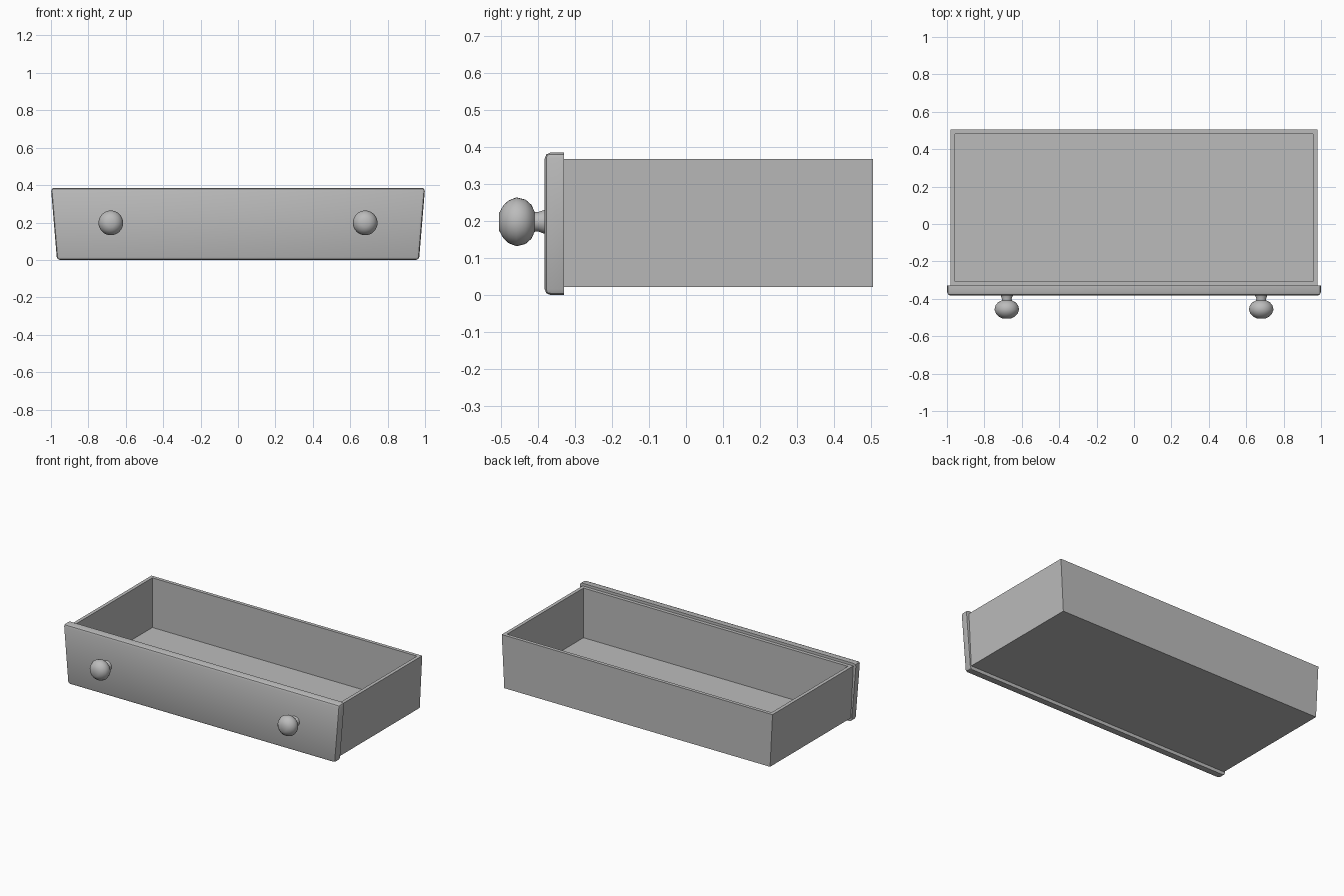
import bpy, bmesh, math

cube = bpy.data.objects.get("Cube")
if cube:
    bpy.data.objects.remove(cube, do_unlink=True)

grey = bpy.data.materials.new("plain_grey")
grey.use_nodes = True
COLOUR = (0.5, 0.5, 0.5, 1)
grey.diffuse_color = COLOUR
grey.node_tree.nodes["Principled BSDF"].inputs["Base Color"].default_value = COLOUR


def finish(name, bm, smooth=None):
    bmesh.ops.recalc_face_normals(bm, faces=bm.faces)
    mesh = bpy.data.meshes.new(name)
    bm.to_mesh(mesh)
    bm.free()
    mesh.materials.append(grey)
    obj = bpy.data.objects.new(name, mesh)
    bpy.context.collection.objects.link(obj)
    if smooth:
        bpy.ops.object.select_all(action='DESELECT')
        obj.select_set(True)
        bpy.context.view_layer.objects.active = obj
        bpy.ops.object.shade_smooth_by_angle(angle=math.radians(smooth))
    return obj


def tapered_block(top, bottom, y0, y1, z0, z1):
    """Block whose half width changes from bottom to top."""
    bm = bmesh.new()
    bmesh.ops.create_cube(bm, size=2)
    for v in bm.verts:
        v.co.x *= top if v.co.z > 0 else bottom
        v.co.y = y1 if v.co.y > 0 else y0
        v.co.z = z1 if v.co.z > 0 else z0
    return bm


# Open box: inset the top face for the rim, then sink it to the floor
bm = tapered_block(0.98, 0.962, -0.33, 0.505, 0.022, 0.368)
bm.faces.ensure_lookup_table()
top = max(bm.faces, key=lambda f: f.calc_center_median().z)
bmesh.ops.inset_region(bm, faces=[top], thickness=0.032)
floor = bmesh.ops.extrude_discrete_faces(bm, faces=[top])["faces"][0]
bmesh.ops.translate(bm, verts=floor.verts, vec=(0, 0, -0.325))
finish("drawer_box", bm)

# Front panel with rounded front edges and corners
Y_FRONT, Y_BACK = -0.382, -0.33
bm = tapered_block(1.0, 0.968, Y_FRONT, Y_BACK, 0, 0.385)
edges = [e for e in bm.edges if any(v.co.y < Y_BACK - 0.01 for v in e.verts)]
bmesh.ops.bevel(bm, geom=edges, offset=0.016, segments=2, profile=0.5,
                affect='EDGES', clamp_overlap=True)
finish("front_panel", bm, 40)

# Knobs: a turned profile of (radius, y) spun about the y axis
PROFILE = [(0, -0.505), (0.024, -0.505), (0.044, -0.494), (0.058, -0.479),
           (0.066, -0.458), (0.06, -0.434), (0.046, -0.418), (0.027, -0.409),
           (0.026, -0.4), (0.034, -0.378)]
for side, name in ((1, "left_knob"), (-1, "right_knob")):
    bm = bmesh.new()
    verts = [bm.verts.new((r, y, 0)) for r, y in PROFILE]
    edges = [bm.edges.new(pair) for pair in zip(verts, verts[1:])]
    bmesh.ops.spin(bm, geom=verts + edges, cent=(0, 0, 0), axis=(0, 1, 0),
                   angle=math.tau, steps=32)
    bmesh.ops.remove_doubles(bm, verts=bm.verts, dist=0.0005)
    bmesh.ops.translate(bm, verts=bm.verts, vec=(side * 0.68, 0, 0.198))
    finish(name, bm, 50)
